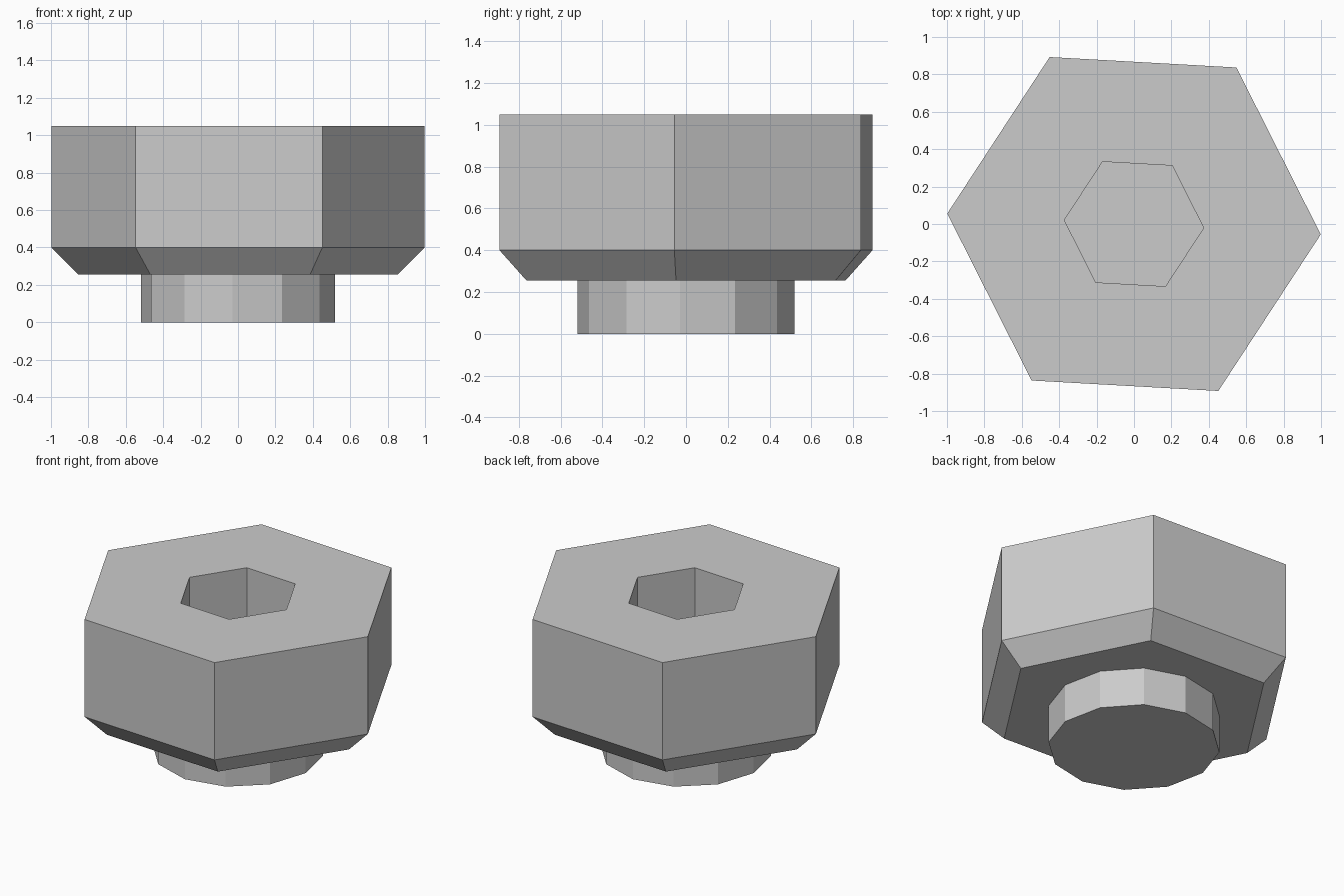
import bpy
import bmesh
from math import cos, sin, pi, radians

cube = bpy.data.objects.get("Cube")
if cube:
    bpy.data.objects.remove(cube, do_unlink=True)

TURN = radians(-3.2)  # the whole bolt is turned slightly about z

steel = bpy.data.materials.new("grey_steel")
steel.use_nodes = True
GREY = (0.6, 0.6, 0.6, 1.0)
steel.diffuse_color = GREY
steel.node_tree.nodes["Principled BSDF"].inputs["Base Color"].default_value = GREY


def lathe(name, sides, profile):
    """Stack polygon rings from (radius, height) pairs and cap both ends."""
    bm = bmesh.new()
    rings = []
    for radius, z in profile:
        angles = [TURN + 2 * pi * i / sides for i in range(sides)]
        rings.append([bm.verts.new((radius * cos(a), radius * sin(a), z)) for a in angles])
    for low, high in zip(rings, rings[1:]):
        for i in range(sides):
            j = (i + 1) % sides
            bm.faces.new((low[i], low[j], high[j], high[i]))
    bm.faces.new(rings[0][::-1])
    bm.faces.new(rings[-1])
    bmesh.ops.recalc_face_normals(bm, faces=bm.faces)
    mesh = bpy.data.meshes.new(name)
    bm.to_mesh(mesh)
    bm.free()
    mesh.materials.append(steel)
    obj = bpy.data.objects.new(name, mesh)
    bpy.context.collection.objects.link(obj)
    return obj


# Hexagonal head: chamfered underside, flat top, hexagonal socket sunk into it
lathe("hex_head", 6, [(0.855, 0.255), (1.0, 0.4), (1.0, 1.05), (0.373, 1.05), (0.373, 0.4)])

# Twelve-sided shank below the head
lathe("shank", 12, [(0.52, 0.0), (0.52, 0.26)])
